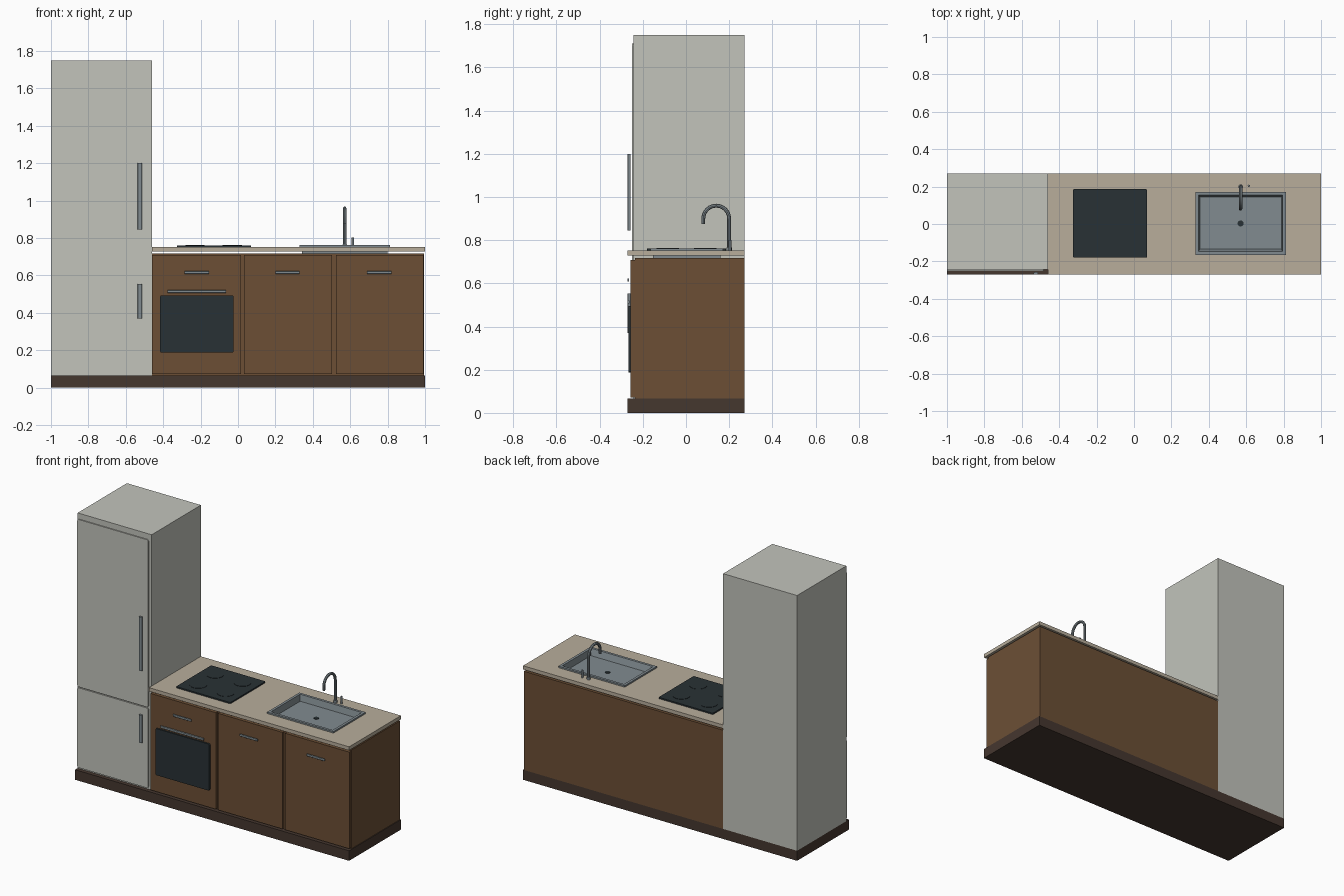
import bpy, bmesh
from math import pi, sin, cos

if "Cube" in bpy.data.objects:
    bpy.data.objects.remove(bpy.data.objects["Cube"])


def material(name, rgb):
    m = bpy.data.materials.new(name)
    m.diffuse_color = (*rgb, 1)
    m.use_nodes = True
    m.node_tree.nodes["Principled BSDF"].inputs["Base Color"].default_value = m.diffuse_color
    return m


ENAMEL = material("enamel", (0.54, 0.55, 0.50))
WOOD = material("wood", (0.15, 0.078, 0.036))
STONE = material("worktop", (0.48, 0.42, 0.33))
DARK = material("plinth", (0.06, 0.038, 0.028))
GLASS = material("black_glass", (0.022, 0.031, 0.035))
STEEL = material("steel", (0.22, 0.26, 0.28))


def finish(name, bm, mat):
    bmesh.ops.recalc_face_normals(bm, faces=bm.faces)
    me = bpy.data.meshes.new(name)
    bm.to_mesh(me)
    bm.free()
    me.materials.append(mat)
    ob = bpy.data.objects.new(name, me)
    bpy.context.collection.objects.link(ob)
    return ob


def box(name, x, y, z, mat, round_axis=None, radius=0.0):
    """Box from (min, max) ranges; optionally rounds the edges along one axis."""
    bm = bmesh.new()
    bmesh.ops.create_cube(bm, size=1)
    for v in bm.verts:
        v.co = [r[0] if c < 0 else r[1] for r, c in zip((x, y, z), v.co)]
    if round_axis is not None:
        edges = [e for e in bm.edges
                 if abs((e.verts[0].co - e.verts[1].co).normalized()[round_axis]) > 0.9]
        bmesh.ops.bevel(bm, geom=edges, offset=radius, segments=3,
                        profile=0.5, affect='EDGES')
    return finish(name, bm, mat)


def smooth(ob):
    bpy.ops.object.select_all(action='DESELECT')
    ob.select_set(True)
    bpy.context.view_layer.objects.active = ob
    bpy.ops.object.shade_smooth_by_angle()


def cylinder(name, x, y, z, radius, mat, sides=32):
    bm = bmesh.new()
    bmesh.ops.create_cone(bm, cap_ends=True, segments=sides, radius1=radius,
                          radius2=radius, depth=z[1] - z[0])
    bmesh.ops.translate(bm, verts=bm.verts, vec=(x, y, (z[0] + z[1]) / 2))
    ob = finish(name, bm, mat)
    smooth(ob)
    return ob


# Plinth
box("plinth", (-1, 1), (-0.27, 0.27), (0, 0.066), DARK)

# Fridge with two rounded door panels and vertical handles
box("fridge_body", (-1, -0.46), (-0.243, 0.27), (0.066, 1.75), ENAMEL)
for part, z, hz in (("lower", (0.075, 0.602), (0.37, 0.553)),
                    ("upper", (0.608, 1.712), (0.845, 1.2))):
    box(f"fridge_{part}_door", (-0.999, -0.48), (-0.25, -0.243), z, ENAMEL, 1, 0.012)
    box(f"fridge_{part}_handle", (-0.536, -0.514), (-0.27, -0.257), hz, STEEL, 2, 0.004)

# Base cabinet and its top rail
box("cabinet_body", (-0.46, 0.995), (-0.237, 0.27), (0.066, 0.675), WOOD)
box("cabinet_top_rail", (-0.46, 0.995), (-0.237, 0.27), (0.675, 0.717), WOOD)

# Cabinet fronts with bar handles
for name, x0, x1, hx in (("oven_front", -0.459, 0.017, -0.22),
                         ("middle_door", 0.033, 0.503, 0.265),
                         ("sink_door", 0.523, 0.992, 0.755)):
    box(name, (x0, x1), (-0.256, -0.237), (0.072, 0.709), WOOD)
    box(name + "_handle", (hx - 0.065, hx + 0.065), (-0.271, -0.263),
        (0.608, 0.623), STEEL, 0, 0.003)

# Oven window and handle
box("oven_window", (-0.416, -0.023), (-0.267, -0.254), (0.187, 0.494), GLASS, 1, 0.008)
box("oven_handle", (-0.377, -0.065), (-0.271, -0.261), (0.507, 0.522), STEEL, 0, 0.003)

# Worktop in four pieces around the sink opening
for name, x, y in (("left", (-0.46, 0.337), (-0.27, 0.27)),
                   ("right", (0.803, 1), (-0.27, 0.27)),
                   ("front", (0.337, 0.803), (-0.27, -0.157)),
                   ("back", (0.337, 0.803), (0.163, 0.27))):
    box("worktop_" + name, x, y, (0.728, 0.752), STONE)

# Hob with four cooking zones
box("hob", (-0.326, 0.07), (-0.18, 0.186), (0.75, 0.761), GLASS, 2, 0.006)
for i, x in enumerate((-0.23, -0.03)):
    for j, y in enumerate((-0.085, 0.09)):
        cylinder(f"cooking_zone_{i}{j}", x, y, (0.76, 0.763), 0.052, GLASS, 40)

# Sink: a stack of rectangular loops running from the underside over the rim to the floor
bm = bmesh.new()
rings = []
for x0, x1, y0, y1, z in ((0.341, 0.799, -0.153, 0.159, 0.7175),
                          (0.341, 0.799, -0.153, 0.159, 0.752),
                          (0.328, 0.812, -0.165, 0.171, 0.752),
                          (0.328, 0.812, -0.165, 0.171, 0.762),
                          (0.345, 0.795, -0.148, 0.154, 0.762),
                          (0.352, 0.788, -0.134, 0.145, 0.721)):
    rings.append([bm.verts.new((x, y, z))
                  for x, y in ((x0, y0), (x1, y0), (x1, y1), (x0, y1))])
for a, b in zip(rings, rings[1:]):
    for i in range(4):
        k = (i + 1) % 4
        bm.faces.new((a[i], a[k], b[k], b[i]))
bm.faces.new(rings[0])
bm.faces.new(rings[-1])
finish("sink", bm, STEEL)
cylinder("sink_drain", 0.57, 0.003, (0.72, 0.724), 0.016, GLASS, 24)

# Swan-neck tap swept along a path
path = [(0.2, 0.75), (0.2, 0.9)]
path += [(0.14 + 0.06 * cos(t * pi / 12), 0.9 + 0.06 * sin(t * pi / 12))
         for t in range(1, 13)]
path.append((0.08, 0.876))
curve = bpy.data.curves.new("tap_spout", 'CURVE')
curve.dimensions = '3D'
curve.bevel_depth = 0.009
curve.bevel_resolution = 2
curve.use_fill_caps = True
spline = curve.splines.new('POLY')
spline.points.add(len(path) - 1)
for p, (y, z) in zip(spline.points, path):
    p.co = (0.57, y, z, 1)
curve.materials.append(STEEL)
tap = bpy.data.objects.new("tap_spout", curve)
bpy.context.collection.objects.link(tap)
bpy.ops.object.select_all(action='DESELECT')
tap.select_set(True)
bpy.context.view_layer.objects.active = tap
bpy.ops.object.convert(target='MESH')
smooth(bpy.context.view_layer.objects.active)

# Tap base collar and separate lever
cylinder("tap_base", 0.57, 0.2, (0.75, 0.765), 0.012, STEEL, 20)
cylinder("tap_lever", 0.614, 0.204, (0.75, 0.802), 0.006, STEEL, 16)
